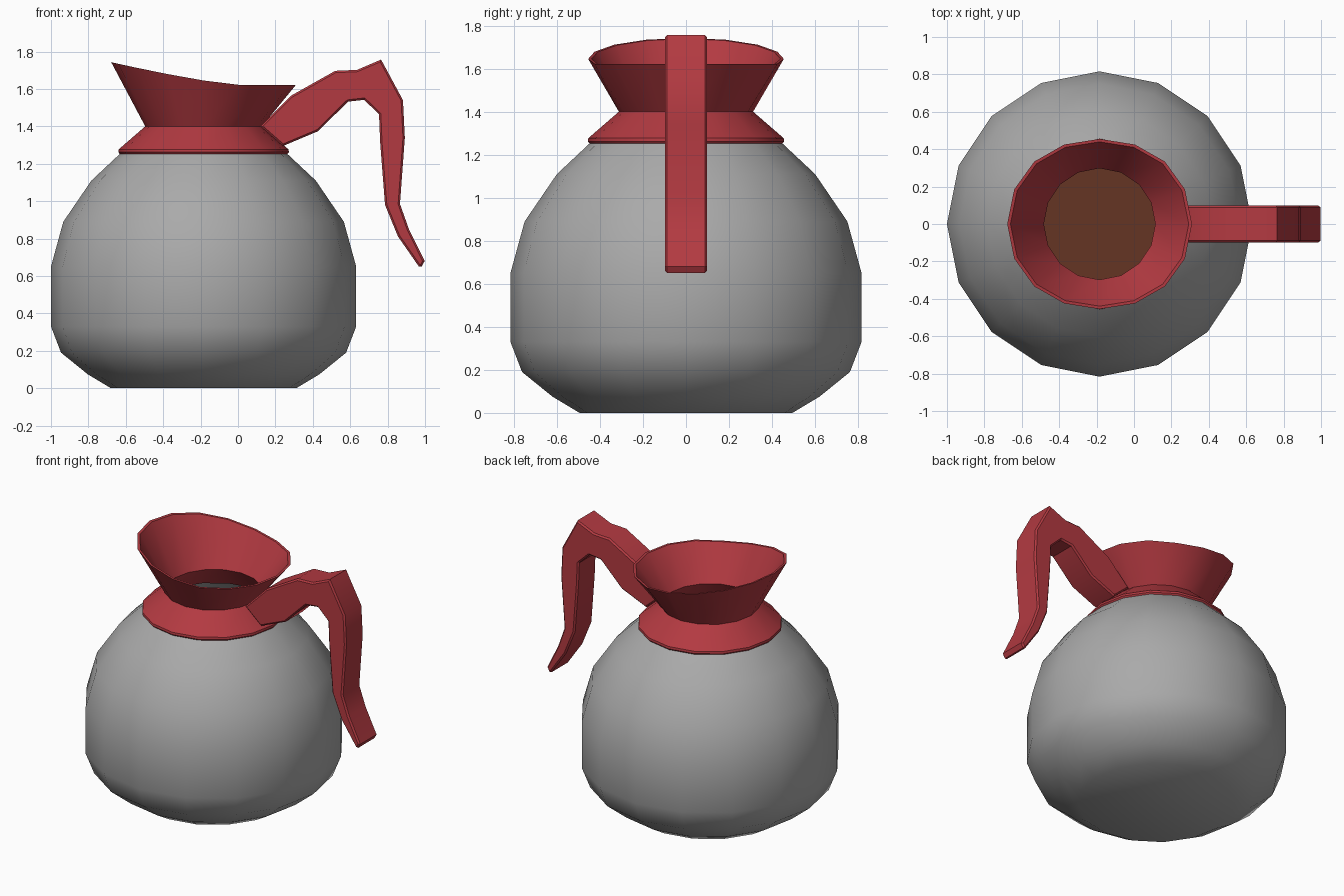
import bpy, bmesh, math

if "Cube" in bpy.data.objects:
    bpy.data.objects.remove(bpy.data.objects["Cube"])

CX, SIDES = -0.184, 16


def material(name, rgb):
    m = bpy.data.materials.new(name)
    m.diffuse_color = (*rgb, 1)
    m.use_nodes = True
    m.node_tree.nodes["Principled BSDF"].inputs["Base Color"].default_value = m.diffuse_color
    return m


GLASS = material("smoky grey glass", (0.40, 0.40, 0.40))
RED = material("red plastic", (0.45, 0.042, 0.053))
COFFEE = material("coffee brown", (0.13, 0.035, 0.017))


def finish(bm, name, mat, angle=35):
    bmesh.ops.recalc_face_normals(bm, faces=bm.faces)
    me = bpy.data.meshes.new(name)
    bm.to_mesh(me)
    bm.free()
    ob = bpy.data.objects.new(name, me)
    bpy.context.collection.objects.link(ob)
    me.materials.append(mat)
    bpy.ops.object.select_all(action='DESELECT')
    ob.select_set(True)
    bpy.context.view_layer.objects.active = ob
    bpy.ops.object.shade_smooth_by_angle(angle=math.radians(angle))
    return ob


def lathe(name, profile, mat, closed=False, caps=(), shape=None):
    """Revolve (r, z) points; shape(index, angle, r, z) may bend a ring."""
    bm = bmesh.new()
    rings = []
    for i, (r, z) in enumerate(profile):
        ring = []
        for k in range(SIDES):
            a = 2 * math.pi * k / SIDES
            x, y, h = r * math.cos(a), r * math.sin(a), z
            if shape:
                x, y, h = shape(i, a, r, z)
            ring.append(bm.verts.new((CX + x, y, h)))
        rings.append(ring)
    pairs = list(zip(rings, rings[1:]))
    if closed:
        pairs.append((rings[-1], rings[0]))
    for lo, hi in pairs:
        for k in range(SIDES):
            j = (k + 1) % SIDES
            bm.faces.new((lo[k], lo[j], hi[j], hi[k]))
    for c in caps:
        bm.faces.new(rings[c])
    return finish(bm, name, mat)


# Glass jug with inner wall
outer = [(0.495, 0), (0.62, 0.075), (0.762, 0.19), (0.816, 0.33), (0.816, 0.65),
         (0.75, 0.89), (0.60, 1.11), (0.44, 1.26)]
inner = [(r - 0.02, max(z, 0.02)) for r, z in reversed(outer)]
lathe("glass_jug", outer + inner, GLASS, caps=(0, -1))

# Coffee inside the jug
lathe("coffee", [(0.46, 0.03), (0.59, 0.09), (0.735, 0.2), (0.788, 0.33), (0.788, 0.6)],
      COFFEE, caps=(0, -1))


# Collar and pouring spout, rim rising towards the left
def rim(i, a, r, z):
    x, y = r * math.cos(a), r * math.sin(a)
    if i in (4, 5):
        x *= 1.01
        y *= 0.93 + 0.07 * math.cos(a) ** 2
        t = max(0, 0.18 - x)
        z += 0.12 * (t / 0.67) ** 1.25
    return x, y, z


lathe("collar_and_spout",
      [(0.446, 1.25), (0.456, 1.262), (0.454, 1.277), (0.312, 1.40),
       (0.489, 1.622), (0.472, 1.622), (0.298, 1.40), (0.42, 1.25)],
      RED, closed=True, shape=rim)

# Handle: paired outer and inner points swept as a slab
top = [(0.12, 1.40), (0.285, 1.565), (0.52, 1.697), (0.636, 1.702), (0.765, 1.757),
       (0.882, 1.54), (0.892, 1.34), (0.866, 0.985), (0.914, 0.85), (0.998, 0.68), (0.982, 0.65)]
under = [(0.24, 1.295), (0.428, 1.374), (0.588, 1.532), (0.674, 1.542), (0.754, 1.465),
         (0.76, 1.315), (0.786, 0.98), (0.855, 0.812), (0.966, 0.652)]
bm = bmesh.new()
face = bm.faces.new([bm.verts.new((x, -0.098, z)) for x, z in top + under[::-1]])
ext = bmesh.ops.extrude_face_region(bm, geom=[face])
for v in ext["geom"]:
    if isinstance(v, bmesh.types.BMVert):
        v.co.y = 0.098
bmesh.ops.recalc_face_normals(bm, faces=bm.faces)
edges = [e for e in bm.edges if abs(e.verts[0].co.y - e.verts[1].co.y) < 0.01]
bmesh.ops.bevel(bm, geom=edges, offset=0.01, segments=1, affect='EDGES')
finish(bm, "handle", RED, 30)
